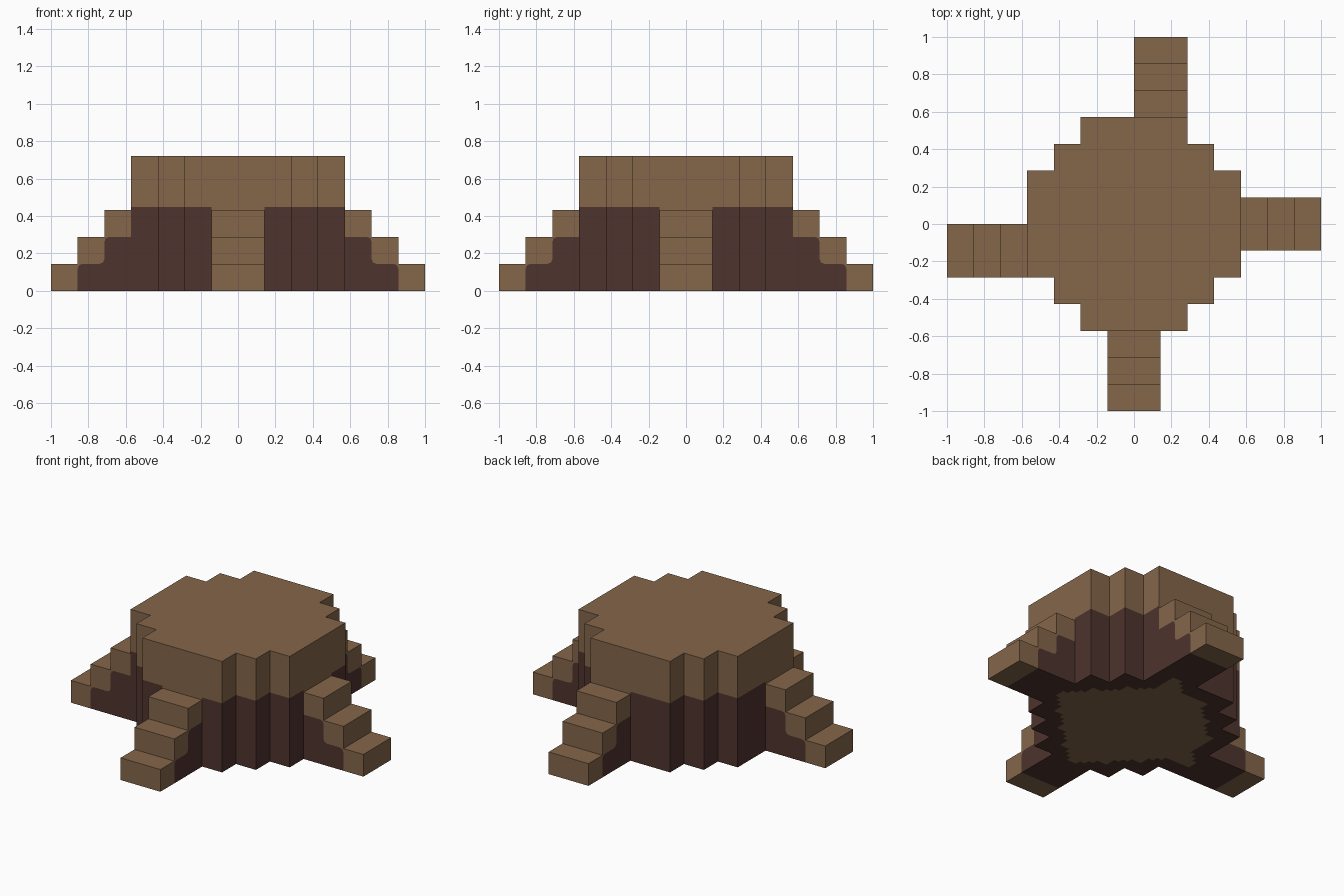
import bpy, bmesh, math
from mathutils import Vector

if "Cube" in bpy.data.objects:
    bpy.data.objects.remove(bpy.data.objects["Cube"])

U, ZU = 1 / 7, 0.144          # block size across and up
BARK_Z, TOP_Z = 0.448, 5 * ZU  # height of the dark band and of the body


def material(name, srgb):
    m = bpy.data.materials.new(name)
    lin = [((c / 255 + 0.055) / 1.055) ** 2.4 for c in srgb]
    m.diffuse_color = (*lin, 1)
    m.use_nodes = True
    m.node_tree.nodes["Principled BSDF"].inputs["Base Color"].default_value = m.diffuse_color
    return m


MATS = [material("light_brown", (132, 102, 74)), material("dark_brown", (78, 51, 45))]
LIGHT, DARK = 0, 1


def finish(name, bm):
    bmesh.ops.remove_doubles(bm, verts=bm.verts, dist=1e-5)
    bmesh.ops.dissolve_limit(bm, angle_limit=0.01, verts=bm.verts, edges=bm.edges,
                             delimit={'MATERIAL'})
    bmesh.ops.triangulate(bm, faces=[f for f in bm.faces if len(f.verts) > 4])
    me = bpy.data.meshes.new(name)
    bm.to_mesh(me)
    bm.free()
    for m in MATS:
        me.materials.append(m)
    ob = bpy.data.objects.new(name, me)
    bpy.context.collection.objects.link(ob)


def face(bm, pts, mat, normal):
    f = bm.faces.new([bm.verts.new(p) for p in pts])
    f.normal_update()
    if f.normal.dot(Vector(normal)) < 0:
        f.normal_flip()
    f.material_index = mat


# Each leg: outward direction and the centre of its strip along the sideways axis
LEGS = {"front_leg": ((0, -1), 0), "right_leg": ((1, 0), 0),
        "back_leg": ((0, 1), 1), "left_leg": ((-1, 0), -1)}


def in_body(x, y):
    a, b = abs(x), abs(y)
    return (a < 4 and b < 2) or (a < 3 and b < 3) or (a < 2 and b < 4)


def in_leg(x, y):
    for (dx, dy), c in LEGS.values():
        out = x * dx + y * dy
        side = y if dx else x
        if 3.9 < out < 7 and abs(side - c) < 1:
            return True
    return False


def deep_inside(x, y, r=0.85):
    return all(in_body(px, py) or in_leg(px, py) for px, py in
               ((x + r * math.cos(t * math.pi / 8), y + r * math.sin(t * math.pi / 8))
                for t in range(16)))


# Body: stepped round block with a dark lower band
bm = bmesh.new()
cells = [(i + 0.5, j + 0.5) for i in range(-4, 4) for j in range(-4, 4)
         if in_body(i + 0.5, j + 0.5)]


def square(x, y, h, z):
    return [((x + a * h) * U, (y + b * h) * U, z)
            for a, b in ((-1, -1), (1, -1), (1, 1), (-1, 1))]


for x, y in cells:
    face(bm, square(x, y, 0.5, TOP_Z), LIGHT, (0, 0, 1))
    # underside: light centre inside a dark rim
    for i in range(4):
        for j in range(4):
            px, py = x - 0.375 + i / 4, y - 0.375 + j / 4
            face(bm, square(px, py, 0.125, 0),
                 LIGHT if deep_inside(px, py) else DARK, (0, 0, -1))
    # outer walls
    for dx, dy in ((1, 0), (-1, 0), (0, 1), (0, -1)):
        if in_body(x + dx, y + dy):
            continue
        ends = [((x + dx / 2 + s * dy / 2) * U, (y + dy / 2 + s * dx / 2) * U)
                for s in (-1, 1)]
        low = LIGHT if in_leg(x + dx, y + dy) else DARK
        for z0, z1, mat in ((0, BARK_Z, low), (BARK_Z, TOP_Z, LIGHT)):
            face(bm, [(*ends[0], z0), (*ends[1], z0), (*ends[1], z1), (*ends[0], z1)],
                 mat, (dx, dy, 0))
finish("body", bm)

# Legs: three stairs, light on the steps, dark on the inner part of the sides
STAIR = [(3, 0), (3, 1), (2, 1), (2, 2), (1, 2), (1, 3), (0, 3)]
PATCH = [(2, 0), (2, .82), (1.95, .95), (1.82, 1), (1.18, 1), (1.05, 1.05), (1, 1.18),
         (1, 1.82), (.95, 1.95), (.82, 2), (0, 2)]

for name, ((dx, dy), c) in LEGS.items():
    bm = bmesh.new()

    def place(p, s):
        out, side = (4 + p[0]) * U, (c + s) * U
        return (out * dx + (0 if dx else side), out * dy + (side if dx else 0), p[1] * ZU)

    for s in (-1, 1):
        n = (0, s, 0) if dx else (s, 0, 0)
        face(bm, [place(p, s) for p in [(0, 0)] + PATCH], DARK, n)
        face(bm, [place(p, s) for p in STAIR + PATCH[::-1]], LIGHT, n)
    # treads and risers
    for k, (a, b) in enumerate(zip(STAIR, STAIR[1:])):
        n = (dx, dy, 0) if k % 2 == 0 else (0, 0, 1)
        face(bm, [place(a, -1), place(a, 1), place(b, 1), place(b, -1)], LIGHT, n)
    # underside with a light tip
    for a, b, mat in ((0, 2, DARK), (2, 3, LIGHT)):
        face(bm, [place((a, 0), -1), place((a, 0), 1), place((b, 0), 1), place((b, 0), -1)],
             mat, (0, 0, -1))
    finish(name, bm)
